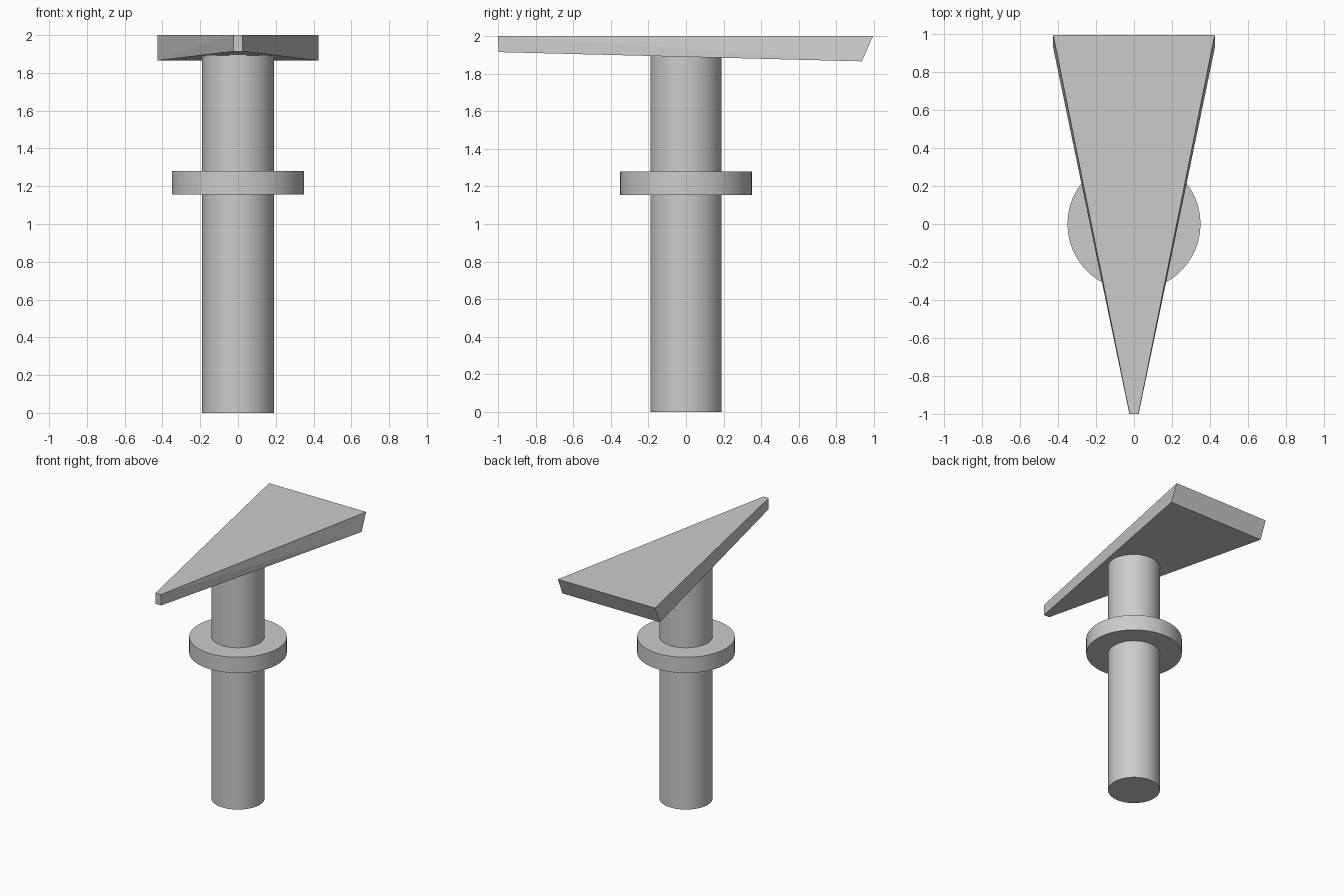
import bpy
import bmesh

cube = bpy.data.objects.get("Cube")
if cube:
    bpy.data.objects.remove(cube, do_unlink=True)

GREY = (0.6, 0.6, 0.6, 1.0)
grey = bpy.data.materials.new("plain grey")
grey.use_nodes = True
grey.diffuse_color = GREY
grey.node_tree.nodes["Principled BSDF"].inputs["Base Color"].default_value = GREY


def cylinder(name, radius, bottom, top):
    bpy.ops.mesh.primitive_cylinder_add(
        vertices=64, radius=radius, depth=top - bottom,
        location=(0, 0, (bottom + top) / 2))
    obj = bpy.context.object
    obj.name = name
    obj.data.materials.append(grey)
    bpy.ops.object.shade_smooth_by_angle()
    return obj


# Round post and the collar around it
cylinder("post", 0.19, 0.0, 1.93)
cylinder("collar", 0.35, 1.155, 1.28)

# Wedge-shaped pointer: each end is (half width, y, z) for its top and bottom edge
narrow_end = [(0.023, -1.0, 2.0), (0.025, -0.997, 1.914)]
wide_end = [(0.425, 0.995, 2.0), (0.427, 0.935, 1.865)]

bm = bmesh.new()
for half, y, z in narrow_end + wide_end:
    for side in (-1, 1):
        bm.verts.new((side * half, y, z))
bmesh.ops.convex_hull(bm, input=bm.verts)
bmesh.ops.dissolve_limit(bm, angle_limit=0.02, verts=bm.verts, edges=bm.edges)
bmesh.ops.recalc_face_normals(bm, faces=bm.faces)
mesh = bpy.data.meshes.new("pointer")
bm.to_mesh(mesh)
bm.free()
mesh.materials.append(grey)
pointer = bpy.data.objects.new("pointer", mesh)
bpy.context.collection.objects.link(pointer)
